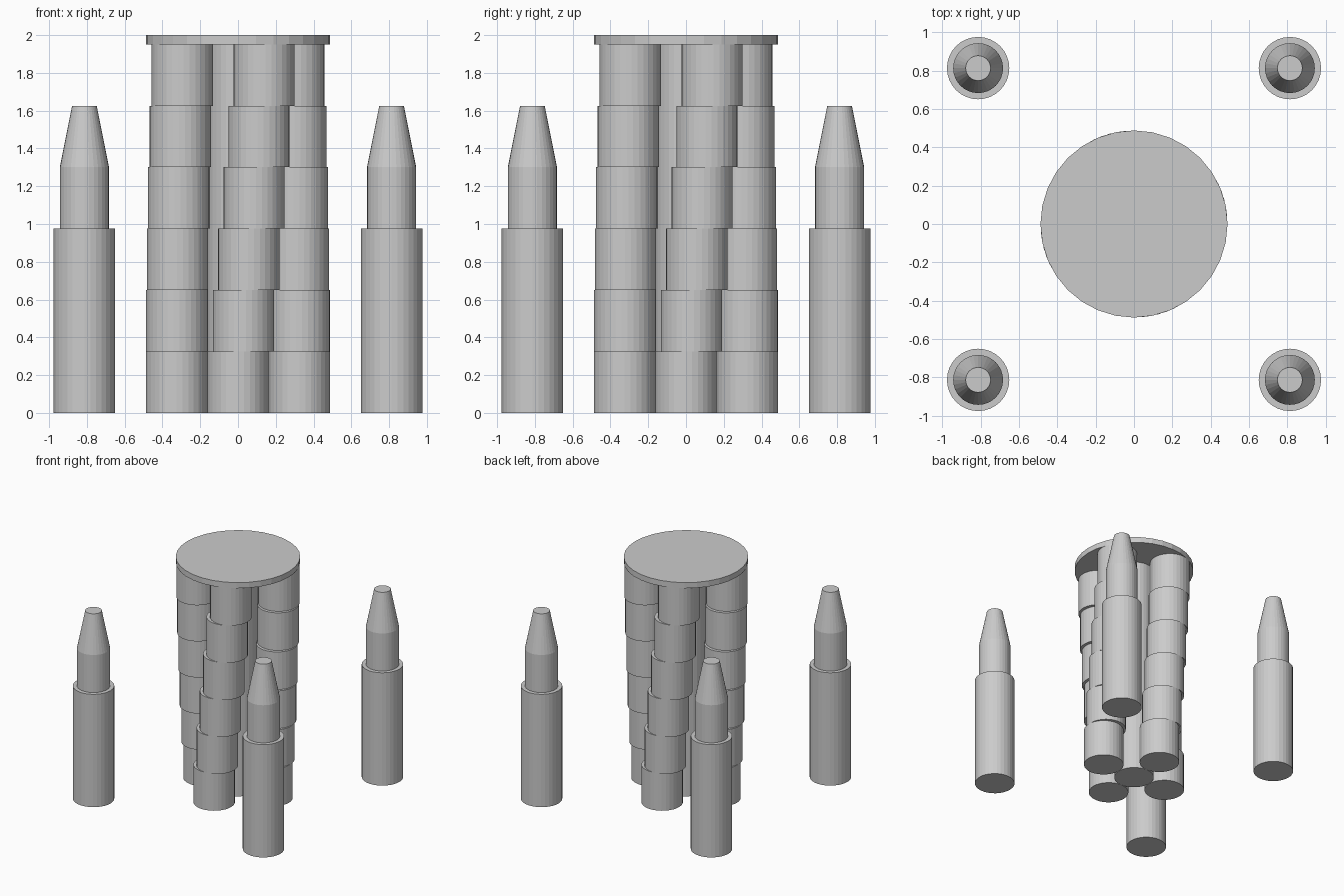
import bpy
from math import cos, sin, radians

if "Cube" in bpy.data.objects:
    bpy.data.objects.remove(bpy.data.objects["Cube"])

U = 2 / 6.15   # one tier height
SIDES = 32


def drum(name, x, y, z, h, r1, r2=None, turn=0):
    """Upright cylinder or tapered drum; all sizes in tier units, z is the base."""
    bpy.ops.mesh.primitive_cone_add(
        vertices=SIDES, radius1=r1 * U, radius2=(r1 if r2 is None else r2) * U,
        depth=h * U, location=(x * U, y * U, (z + h / 2) * U),
        rotation=(0, 0, turn))
    bpy.context.object.name = name


# Central tower: core with four columns twisting 5 degrees per tier
drum("tower_core", 0, 0, 0, 6, 0.5)
for tier in range(6):
    for column in range(4):
        a = radians(90 * column + 5 * tier)
        drum(f"tower_drum_{tier + 1}_{column + 1}", cos(a), sin(a), tier, 1, 0.5,
             turn=radians(5 * tier))

# Round roof slab
drum("tower_roof", 0, 0, 6, 0.15, 1.5)

# Four corner turrets: wide shaft, narrower neck, tapered cap
for i, (sx, sy) in enumerate([(-1, -1), (1, -1), (1, 1), (-1, 1)], 1):
    x, y = 2.5 * sx, 2.5 * sy
    drum(f"turret_shaft_{i}", x, y, 0, 3, 0.5)
    drum(f"turret_neck_{i}", x, y, 3, 1, 0.4)
    drum(f"turret_cap_{i}", x, y, 4, 1, 0.4, 0.2)
